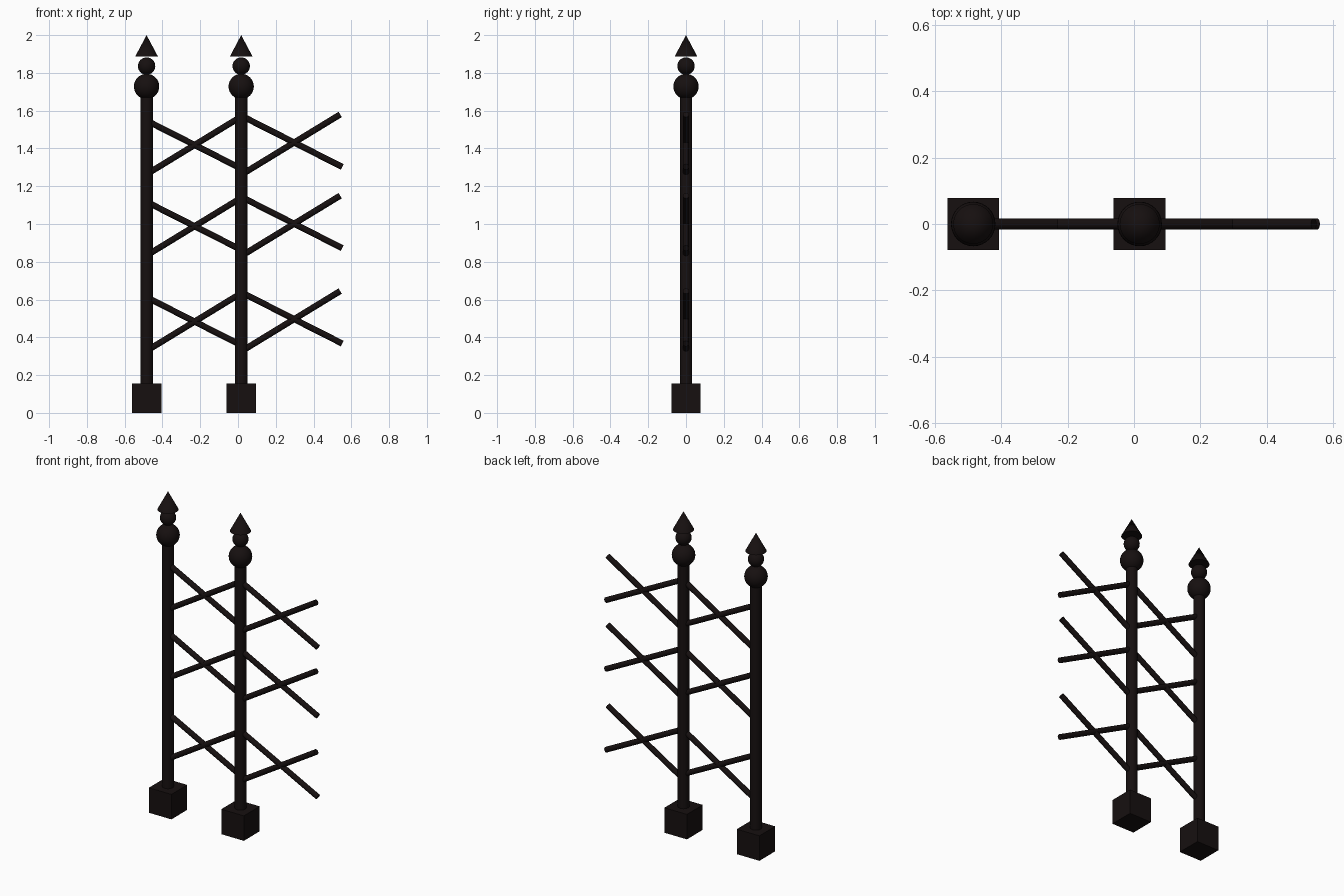
import bpy, math
from mathutils import Vector

if "Cube" in bpy.data.objects:
    bpy.data.objects.remove(bpy.data.objects["Cube"])

iron = bpy.data.materials.new("dark_iron")
iron.diffuse_color = (0.008, 0.005, 0.005, 1)
iron.use_nodes = True
iron.node_tree.nodes["Principled BSDF"].inputs["Base Color"].default_value = iron.diffuse_color


def finish(name, smooth=True):
    ob = bpy.context.object
    ob.name = name
    ob.data.materials.append(iron)
    if smooth:
        bpy.ops.object.shade_smooth_by_angle(angle=math.radians(35))
    return ob


def ball(name, x, z, r):
    bpy.ops.mesh.primitive_uv_sphere_add(segments=32, ring_count=16, radius=r, location=(x, 0, z))
    finish(name)


def rod(name, a, b, r):
    a, b = Vector(a), Vector(b)
    d = b - a
    bpy.ops.mesh.primitive_cylinder_add(vertices=32, radius=r, depth=d.length, location=(a + b) / 2)
    ob = finish(name)
    ob.rotation_euler = d.to_track_quat('Z', 'Y').to_euler()


# Posts: square foot, round shaft, two balls and a pointed finial
for side, x in (("left", -0.484), ("middle", 0.017)):
    bpy.ops.mesh.primitive_cube_add(size=0.156, location=(x, 0, 0.078))
    finish(side + "_foot", smooth=False)
    rod(side + "_post", (x, 0, 0.15), (x, 0, 1.73), 0.033)
    ball(side + "_large_ball", x, 1.728, 0.067)
    ball(side + "_small_ball", x, 1.836, 0.046)
    bpy.ops.mesh.primitive_cone_add(vertices=32, radius1=0.06, radius2=0, depth=0.113,
                                    location=(x, 0, 1.9435))
    finish(side + "_spike")

# Crossed rails: three tiers, two bays
for bay, dx, dz in (("right", 0, 0), ("left", -0.527, -0.013)):
    for tier, drop in (("top", 0), ("middle", 0.43), ("bottom", 0.935)):
        z = dz - drop
        rod(f"{bay}_{tier}_rising_rail", (0.036 + dx, 0, 1.272 + z), (0.541 + dx, 0, 1.58 + z), 0.0165)
        rod(f"{bay}_{tier}_falling_rail", (0.036 + dx, 0, 1.564 + z), (0.552 + dx, 0, 1.302 + z), 0.0165)
